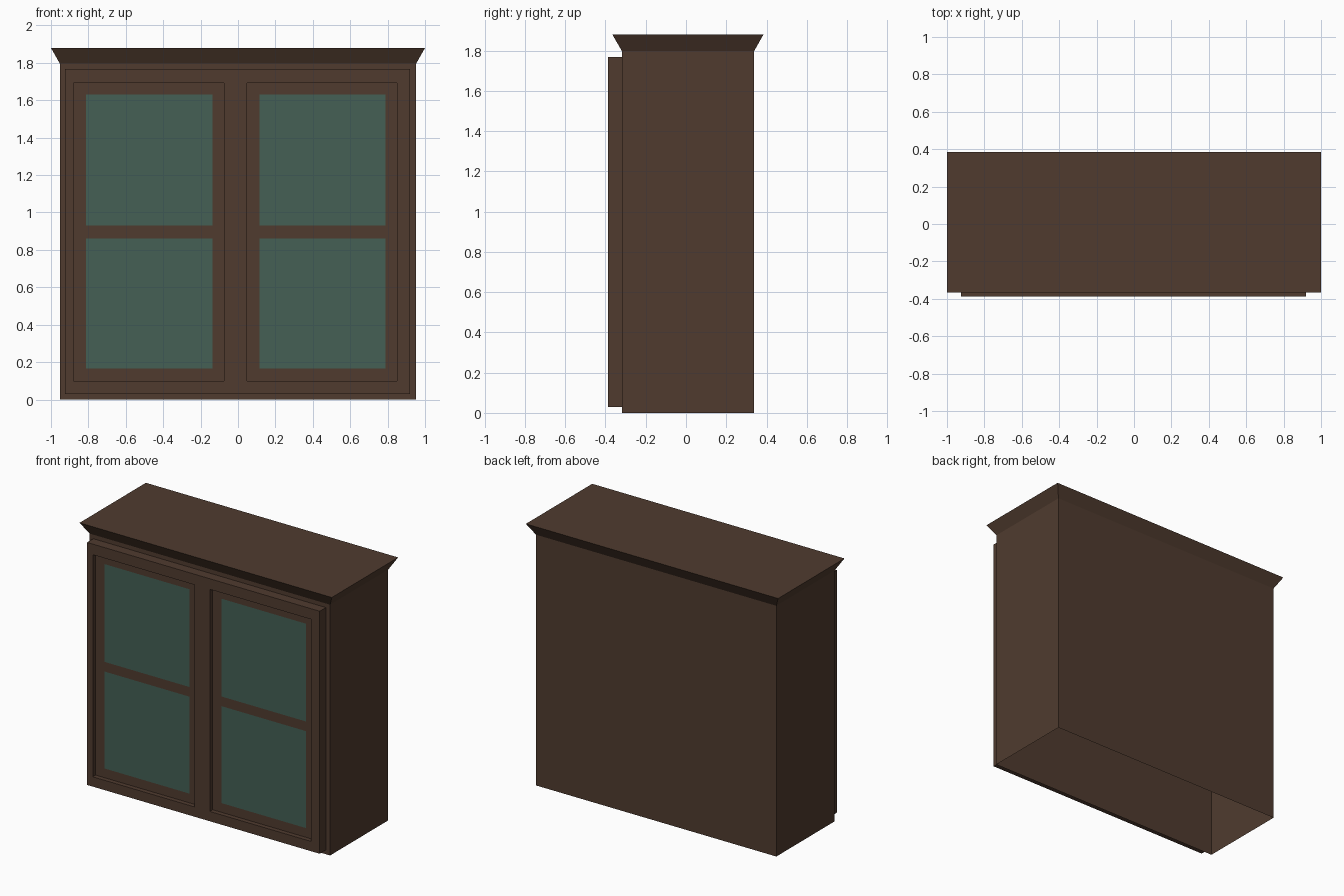
import bpy

cube = bpy.data.objects.get("Cube")
if cube:
    bpy.data.objects.remove(cube, do_unlink=True)


def make_material(name, colour):
    mat = bpy.data.materials.new(name)
    mat.use_nodes = True
    mat.diffuse_color = colour
    mat.node_tree.nodes["Principled BSDF"].inputs["Base Color"].default_value = colour
    return mat


wood = make_material("dark wood", (0.080, 0.044, 0.028, 1))
glass = make_material("green glass", (0.058, 0.117, 0.090, 1))


def make_object(name, quads, mats, rule=None):
    """Build a mesh from a list of quads; rule picks the material from a face centre."""
    mesh = bpy.data.meshes.new(name)
    points = [p for quad in quads for p in quad]
    mesh.from_pydata(points, [], [range(i, i + 4) for i in range(0, len(points), 4)])
    for mat in mats:
        mesh.materials.append(mat)
    if rule:
        for face in mesh.polygons:
            face.material_index = rule(face.center)
    obj = bpy.data.objects.new(name, mesh)
    bpy.context.collection.objects.link(obj)
    return obj


def ring(half_width, y0, y1, z):
    w = half_width
    return [(-w, y0, z), (w, y0, z), (w, y1, z), (-w, y1, z)]


def bridge(low, high):
    return [(low[i], low[(i + 1) % 4], high[(i + 1) % 4], high[i]) for i in range(4)]


def front_grid(xs, zs, y, keep=lambda x, z: True):
    """Front-facing cells between the given lines."""
    quads = []
    for x0, x1 in zip(xs, xs[1:]):
        for z0, z1 in zip(zs, zs[1:]):
            if keep((x0 + x1) / 2, (z0 + z1) / 2):
                quads.append([(x0, y, z0), (x1, y, z0), (x1, y, z1), (x0, y, z1)])
    return quads


def rim(x0, x1, z0, z1, front, back, inward=False):
    """Four walls running back from a rectangle."""
    corners = [(x0, z0), (x1, z0), (x1, z1), (x0, z1)]
    quads = []
    for i, (ax, az) in enumerate(corners):
        bx, bz = corners[(i + 1) % 4]
        quad = [(ax, front, az), (ax, back, az), (bx, back, bz), (bx, front, bz)]
        quads.append(quad[::-1] if inward else quad)
    return quads


# Cabinet shell, open underneath
BODY_FRONT, BODY_BACK, BODY_TOP = -0.318, 0.338, 1.797
foot = ring(0.953, BODY_FRONT, BODY_BACK, 0)
neck = ring(0.953, BODY_FRONT, BODY_BACK, BODY_TOP)
make_object("cabinet_body", bridge(foot, neck), [wood])

# Flared crown with flat top
crown = ring(1.0, -0.366, 0.385, 1.88)
make_object("crown_moulding", bridge(neck, crown) + [crown], [wood])

# Face frame with two door openings
FRAME_FRONT, DOOR_FRONT = -0.388, -0.355
openings = [(-0.88, -0.075), (0.048, 0.85)]
BOTTOM, TOP = 0.10, 1.692


def in_opening(x, z):
    return BOTTOM < z < TOP and any(a < x < b for a, b in openings)


left, right, low, high = -0.925, 0.919, 0.03, 1.768
frame = front_grid([left, *openings[0], *openings[1], right],
                   [low, BOTTOM, TOP, high], FRAME_FRONT,
                   lambda x, z: not in_opening(x, z))
frame += rim(left, right, low, high, FRAME_FRONT, BODY_FRONT)
for a, b in openings:
    frame += rim(a, b, BOTTOM, TOP, FRAME_FRONT, DOOR_FRONT, inward=True)
make_object("face_frame", frame, [wood])

# Recessed doors, each with two flush panes
PANES = [(0.166, 0.861), (0.93, 1.631)]
for name, (a, b) in zip(("right_door", "left_door"), openings):
    x0, x1 = a + 0.068, b - 0.061

    def pane_rule(c, x0=x0, x1=x1):
        return int(x0 < c.x < x1 and any(p < c.z < q for p, q in PANES))

    make_object(name, front_grid([a, x0, x1, b], [BOTTOM, *PANES[0], *PANES[1], TOP],
                                 DOOR_FRONT), [wood, glass], pane_rule)
